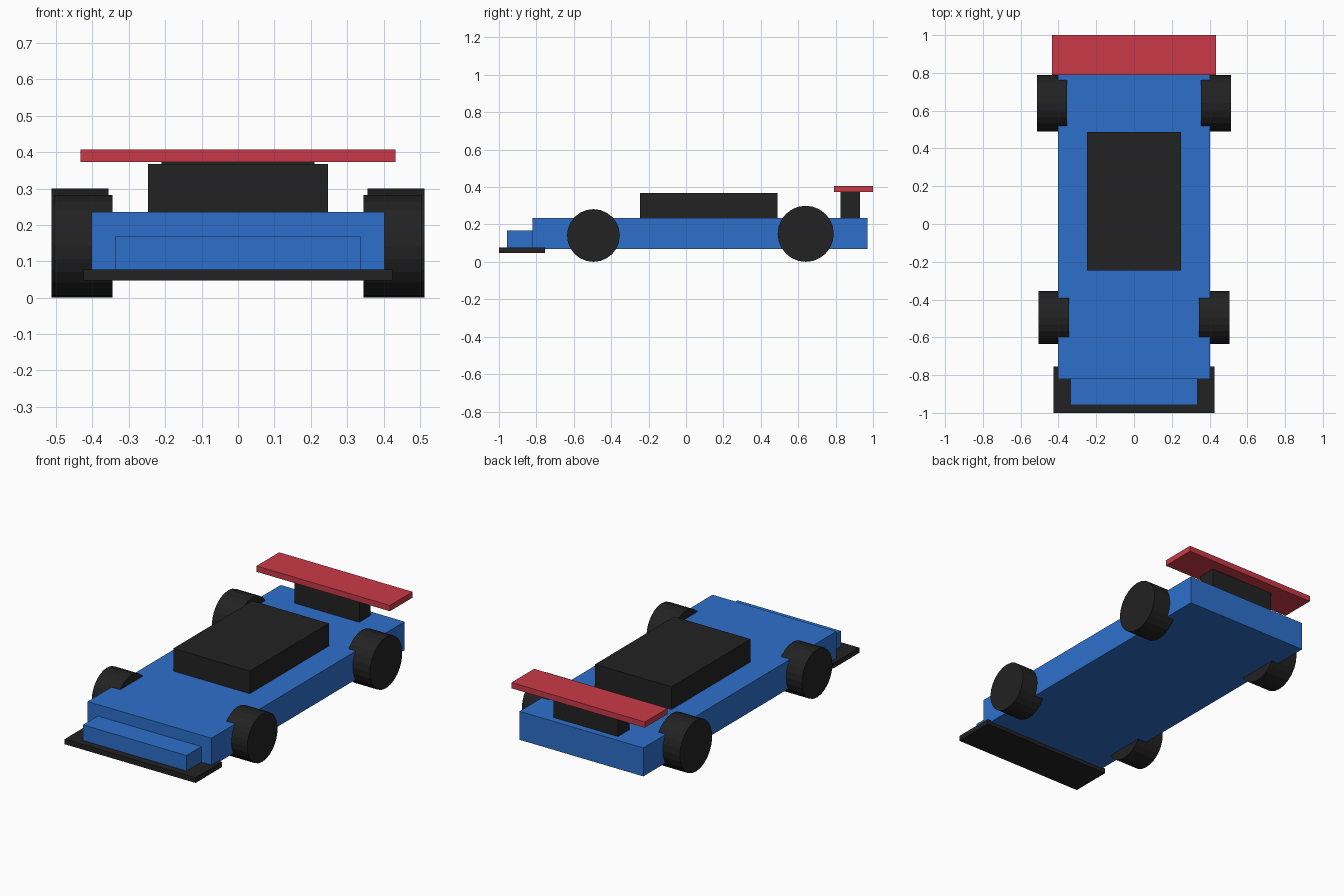
import bpy
import bmesh
from math import pi
from mathutils import Matrix, Vector

cube = bpy.data.objects.get("Cube")
if cube:
    bpy.data.objects.remove(cube, do_unlink=True)


def material(name, rgb):
    mat = bpy.data.materials.new(name)
    mat.use_nodes = True
    colour = (*rgb, 1.0)
    mat.diffuse_color = colour
    mat.node_tree.nodes["Principled BSDF"].inputs["Base Color"].default_value = colour
    return mat


blue = material("body blue", (0.027, 0.162, 0.60))
red = material("wing red", (0.59, 0.042, 0.063))
black = material("trim black", (0.016, 0.016, 0.016))


def add_object(name, bm, mat):
    mesh = bpy.data.meshes.new(name)
    bm.to_mesh(mesh)
    bm.free()
    mesh.materials.append(mat)
    obj = bpy.data.objects.new(name, mesh)
    bpy.context.collection.objects.link(obj)
    return obj


def box(name, half_width, y_range, z_range, mat):
    low = Vector((-half_width, y_range[0], z_range[0]))
    high = Vector((half_width, y_range[1], z_range[1]))
    bm = bmesh.new()
    bmesh.ops.create_cube(bm, size=1, matrix=Matrix.Translation((low + high) / 2)
                          @ Matrix.Diagonal((high - low).to_4d()))
    return add_object(name, bm, mat)


def wheel(name, inner, outer, y, radius, side):
    # Cylinder lying along x, resting on the ground
    bm = bmesh.new()
    centre = Vector((side * (inner + outer) / 2, y, radius))
    bmesh.ops.create_cone(bm, cap_ends=True, segments=24, radius1=radius,
                          radius2=radius, depth=outer - inner,
                          matrix=Matrix.Translation(centre) @ Matrix.Rotation(pi / 2, 4, "Y"))
    return add_object(name, bm, black)


# Bodywork
box("body", 0.402, (-0.82, 0.97), (0.068, 0.235), blue)
box("nose", 0.336, (-0.957, -0.70), (0.072, 0.168), blue)
box("cabin", 0.248, (-0.245, 0.488), (0.22, 0.368), black)
box("front_splitter", 0.425, (-1.0, -0.755), (0.047, 0.077), black)

# Rear wing
box("wing_support", 0.21, (0.825, 0.93), (0.22, 0.375), black)
box("rear_wing", 0.433, (0.79, 1.0), (0.373, 0.407), red)

# Wheels
for label, side in (("left", 1), ("right", -1)):
    wheel("front_wheel_" + label, 0.345, 0.505, -0.495, 0.141, side)
    wheel("rear_wheel_" + label, 0.356, 0.513, 0.64, 0.15, side)
